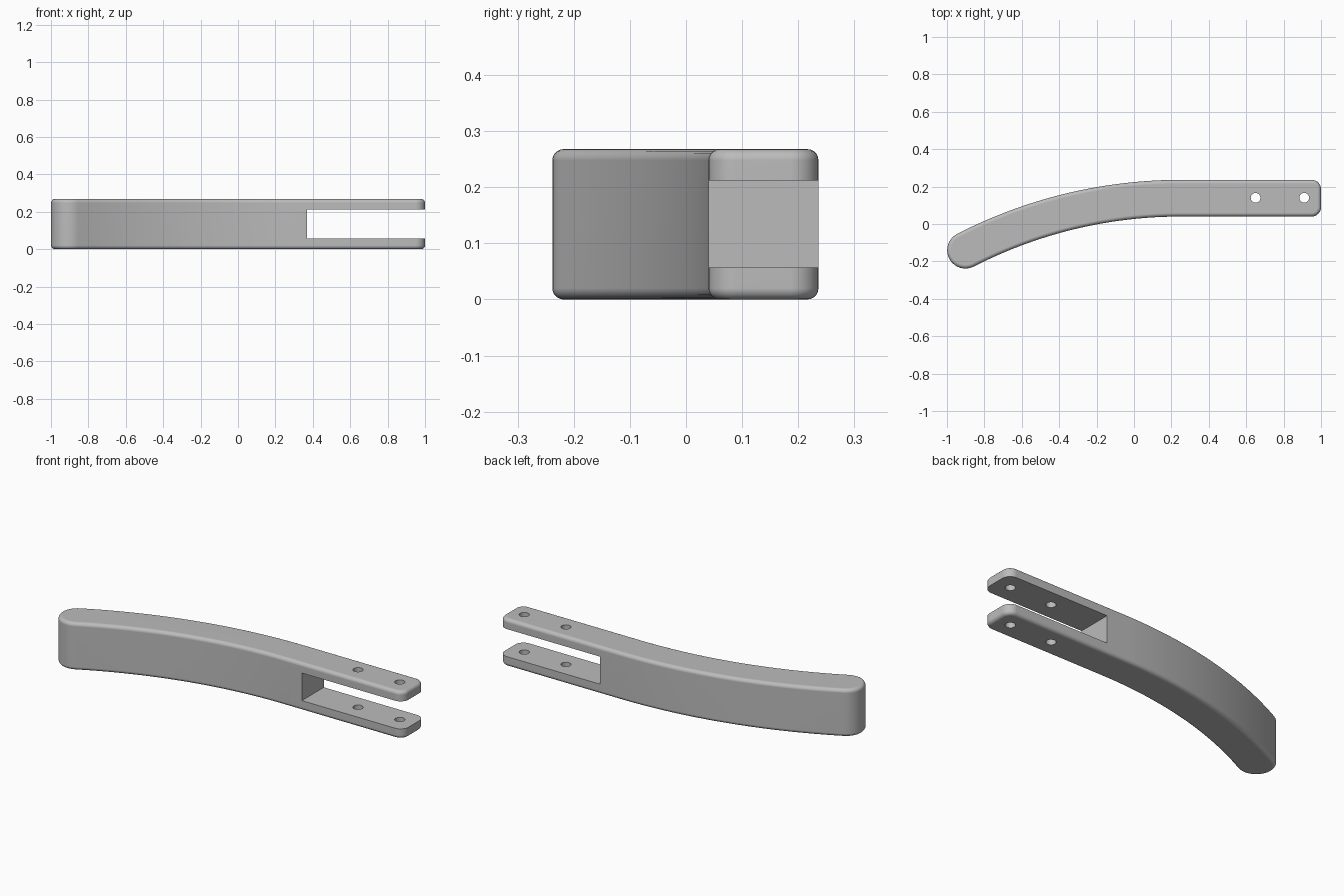
import bpy, bmesh
from math import sin, cos, pi, radians, asin
from mathutils import Vector

cube = bpy.data.objects.get("Cube")
if cube:
    bpy.data.objects.remove(cube, do_unlink=True)

HEIGHT, HALF = 0.268, 0.098          # handle height and half its width
MID_Y, BEND_X, BEND_R = 0.138, 0.25, 2.52
SWEEP = asin(1.151 / BEND_R)

grey = bpy.data.materials.new("light_grey")
grey.use_nodes = True
grey.diffuse_color = (0.5, 0.5, 0.5, 1)
grey.node_tree.nodes["Principled BSDF"].inputs["Base Color"].default_value = (0.5, 0.5, 0.5, 1)


def arc(cx, cy, r, start, end, steps):
    """Points on an arc, angles measured from +x."""
    angles = [start + (end - start) * i / steps for i in range(steps + 1)]
    return [(cx + r * cos(a), cy + r * sin(a)) for a in angles]


def prism(name, outline, z0, z1):
    """Solid made by raising a flat outline."""
    bm = bmesh.new()
    face = bm.faces.new([bm.verts.new((x, y, z0)) for x, y in outline])
    top = bmesh.ops.extrude_face_region(bm, geom=[face])["geom"]
    verts = [v for v in top if isinstance(v, bmesh.types.BMVert)]
    bmesh.ops.translate(bm, verts=verts, vec=Vector((0, 0, z1 - z0)))
    bmesh.ops.recalc_face_normals(bm, faces=bm.faces)
    mesh = bpy.data.meshes.new(name)
    bm.to_mesh(mesh)
    bm.free()
    mesh.materials.append(grey)
    obj = bpy.data.objects.new(name, mesh)
    bpy.context.collection.objects.link(obj)
    return obj


# Outline: outer bend, round tip, inner bend, rounded fork end
bend_y = MID_Y - BEND_R
up, tip = pi / 2, pi / 2 + SWEEP
tip_x, tip_y = BEND_X + BEND_R * cos(tip), bend_y + BEND_R * sin(tip)
corner = 0.05
outline = arc(BEND_X, bend_y, BEND_R + HALF, up, tip, 24)
outline += arc(tip_x, tip_y, HALF, tip, tip + pi, 20)[1:-1]
outline += arc(BEND_X, bend_y, BEND_R - HALF, tip, up, 24)
outline += arc(1 - corner, MID_Y - HALF + corner, corner, -up, 0, 8)
outline += arc(1 - corner, MID_Y + HALF - corner, corner, 0, up, 8)
handle = prism("forked_handle", outline, 0, HEIGHT)

# Rounded rims
bevel = handle.modifiers.new("rim", 'BEVEL')
bevel.width, bevel.segments = 0.02, 5
bevel.limit_method, bevel.angle_limit = 'ANGLE', radians(50)

# Fork slot and the two pin holes through both prongs
cutters = [prism("slot_cutter", [(0.37, -0.3), (1.2, -0.3), (1.2, 0.5), (0.37, 0.5)], 0.057, 0.212)]
for x in (0.65, 0.91):
    cutters.append(prism("hole_cutter", arc(x, 0.14, 0.026, 0, 2 * pi, 24)[:-1], -0.1, 0.4))
for cutter in cutters:
    cutter.hide_render = True
    cut = handle.modifiers.new(cutter.name, 'BOOLEAN')
    cut.operation, cut.solver, cut.object = 'DIFFERENCE', 'EXACT', cutter

# Apply the cuts, drop the cutters, then shade
bpy.ops.object.select_all(action='DESELECT')
handle.select_set(True)
bpy.context.view_layer.objects.active = handle
for name in [m.name for m in handle.modifiers]:
    bpy.ops.object.modifier_apply(modifier=name)
for cutter in cutters:
    bpy.data.objects.remove(cutter, do_unlink=True)
bpy.ops.object.shade_smooth_by_angle(angle=radians(35))
weighted = handle.modifiers.new("even_shading", 'WEIGHTED_NORMAL')
weighted.keep_sharp = True
